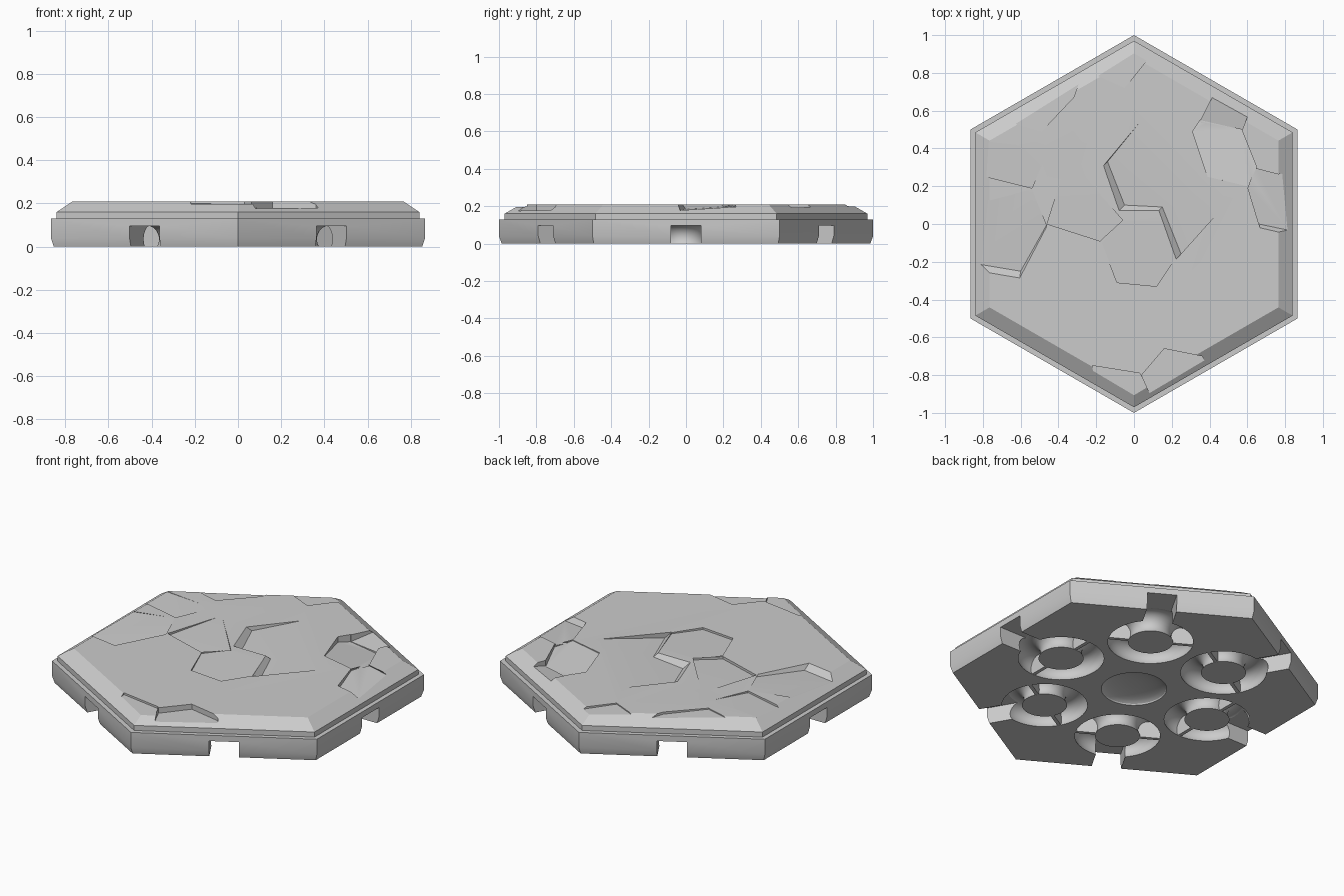
import bpy, bmesh, math
from mathutils import Matrix, Vector

cube = bpy.data.objects.get("Cube")
if cube:
    bpy.data.objects.remove(cube, do_unlink=True)

TOP = 0.21      # height of the upper face
RING = 0.51     # distance of the ring grooves from the middle
GROOVE = 0.175  # middle radius of a ring groove
TUBE = 0.065    # radius of the groove's round section
HEIGHT = 0.096  # height of the edge channels

stone = bpy.data.materials.new("stone_grey")
stone.use_nodes = True
stone.diffuse_color = (0.6, 0.6, 0.6, 1)
stone.node_tree.nodes["Principled BSDF"].inputs["Base Color"].default_value = stone.diffuse_color


def to_object(name, bm):
    bmesh.ops.recalc_face_normals(bm, faces=bm.faces)
    mesh = bpy.data.meshes.new(name)
    bm.to_mesh(mesh)
    bm.free()
    mesh.materials.append(stone)
    obj = bpy.data.objects.new(name, mesh)
    bpy.context.collection.objects.link(obj)
    return obj


def stack_rings(name, rings, sides):
    """Closed solid through (radius, z) rings, one corner towards +y."""
    bm = bmesh.new()
    loops = []
    for radius, z in rings:
        angles = [math.pi / 2 + math.tau * i / sides for i in range(sides)]
        loops.append([bm.verts.new((radius * math.cos(a), radius * math.sin(a), z))
                      for a in angles])
    for low, high in zip(loops, loops[1:]):
        for i in range(sides):
            bm.faces.new((low[i - 1], low[i], high[i], high[i - 1]))
    bm.faces.new(loops[0])
    bm.faces.new(loops[-1])
    return to_object(name, bm)


def box(name, centre, size, angle):
    """Box placed along +x, then turned about the tile centre."""
    bm = bmesh.new()
    place = (Matrix.Rotation(angle, 4, "Z") @ Matrix.Translation(centre)
             @ Matrix.Diagonal((*size, 1)))
    bmesh.ops.create_cube(bm, size=1, matrix=place)
    return to_object(name, bm)


def ring_cutter(angle):
    bpy.ops.mesh.primitive_torus_add(
        major_radius=GROOVE, minor_radius=TUBE, major_segments=48, minor_segments=20,
        location=(RING * math.cos(angle), RING * math.sin(angle), 0.035))
    ring = bpy.context.object
    ring.data.materials.append(stone)
    return ring


def cut(target, cutter):
    cutter.hide_render = True
    mod = target.modifiers.new("cut", "BOOLEAN")
    mod.operation, mod.solver, mod.object = "DIFFERENCE", "EXACT", cutter
    bpy.context.view_layer.objects.active = target
    bpy.ops.object.modifier_apply(modifier=mod.name)
    bpy.data.objects.remove(cutter, do_unlink=True)


def sink_plate(outline, heading, deep, shallow=-0.001, lean=0.0):
    """Sink a tilted plate, deepest towards heading, where its wall leans outward."""
    heading = math.radians(heading)
    way = Vector((math.cos(heading), math.sin(heading), 0))
    points = [Vector((x, y, 0)) for x, y in outline]
    reach = [p.dot(way) for p in points]
    near, far = min(reach), max(reach)
    bm = bmesh.new()
    for p, r in zip(points, reach):
        p.z = TOP - shallow - (deep - shallow) * (r - near) / (far - near)
    floor = bm.faces.new([bm.verts.new(p) for p in points])
    result = bmesh.ops.extrude_face_region(bm, geom=[floor], use_keep_orig=True)
    for v in result["geom"]:
        if isinstance(v, bmesh.types.BMVert):
            rise = 2 * TOP - v.co.z
            v.co += Vector((0, 0, rise)) + way * lean * rise
    cut(tile, to_object("cutter", bm))


# Hexagonal slab with a lip and a bevelled rim
tile = stack_rings("hex_tile", [(0.985, 0), (1, 0.04), (1, 0.13), (0.97, 0.13),
                                (0.97, 0.16), (0.883, TOP)], 6)

# Middle hexagon, tipped to the front
sink_plate([(-.17, -.1), (-.09, -.31), (.12, -.33), (.22, -.18), (.14, .05), (-.05, .04)],
           270, .012)

# Centre pocket with leaning walls
sink_plate([(-.05, .1), (.15, .09), (.25, -.16), (.48, .1), (.04, .55), (-.14, .33)],
           225, .034, lean=1.2)

# Back right pocket: tilted floor, then its sloped wall
sink_plate([(.35, .55), (.57, .5), (.65, .3), (.6, .2), (.39, .25), (.31, .49)], 80, .042, .004)
sink_plate([(.35, .54), (.57, .49), (.61, .59), (.42, .68)], 245, .042, .012)

# Left side plates
sink_plate([(-.9, -.2), (-.6, -.25), (-.46, 0), (-.54, .18), (-.9, .1)], 262, .03, lean=1.2)
sink_plate([(-.46, 0), (-.18, -.09), (-.06, .02), (-.35, .35)], 260, .015)
sink_plate([(-.9, .28), (-.54, .19), (-.45, .4), (-.9, .45)], 250, .012)

# Right rim plate
sink_plate([(.64, .3), (.9, .24), (.9, -.05), (.66, 0), (.6, .2)], 290, .035, .008, lean=.8)

# Back rim plates
sink_plate([(-.63, .53), (-.49, .49), (-.32, .67), (-.29, .75), (-.6, .9)], 45, .015, .005)
sink_plate([(-.25, .81), (-.05, .72), (.11, .92), (-.1, 1.1)], 60, .015, .006)

# Front rim plates
sink_plate([(.04, -.8), (.16, -.66), (.36, -.7), (.5, -.95), (.12, -.98)], 270, .036, .03)
sink_plate([(-.22, -.75), (.03, -.79), (.1, -.92), (-.2, -1)], 270, .015, .011)

# Underside: ring grooves, edge channels and thin ribs
for k in range(6):
    angle = k * math.pi / 3
    cut(tile, ring_cutter(angle))
    cut(tile, box("cutter", (RING + GROOVE + 0.2, 0, 0), (0.4, 0.16, 2 * HEIGHT), angle))
    for side in (-GROOVE, GROOVE):
        box("groove_rib", (RING, side, HEIGHT / 2 + 0.001), (0.02, 2 * TUBE, HEIGHT), angle)

# Shallow dish in the middle of the underside
steps = [i * math.pi / 16 for i in range(8)]
cut(tile, stack_rings("cutter", [(GROOVE, -HEIGHT)] + [
    (GROOVE * math.cos(t), 0.035 * math.sin(t)) for t in steps], 40))

# Smooth curved grooves, keep the hard edges
bpy.ops.object.select_all(action="DESELECT")
tile.select_set(True)
bpy.context.view_layer.objects.active = tile
bpy.ops.object.shade_smooth_by_angle(angle=math.radians(25))
